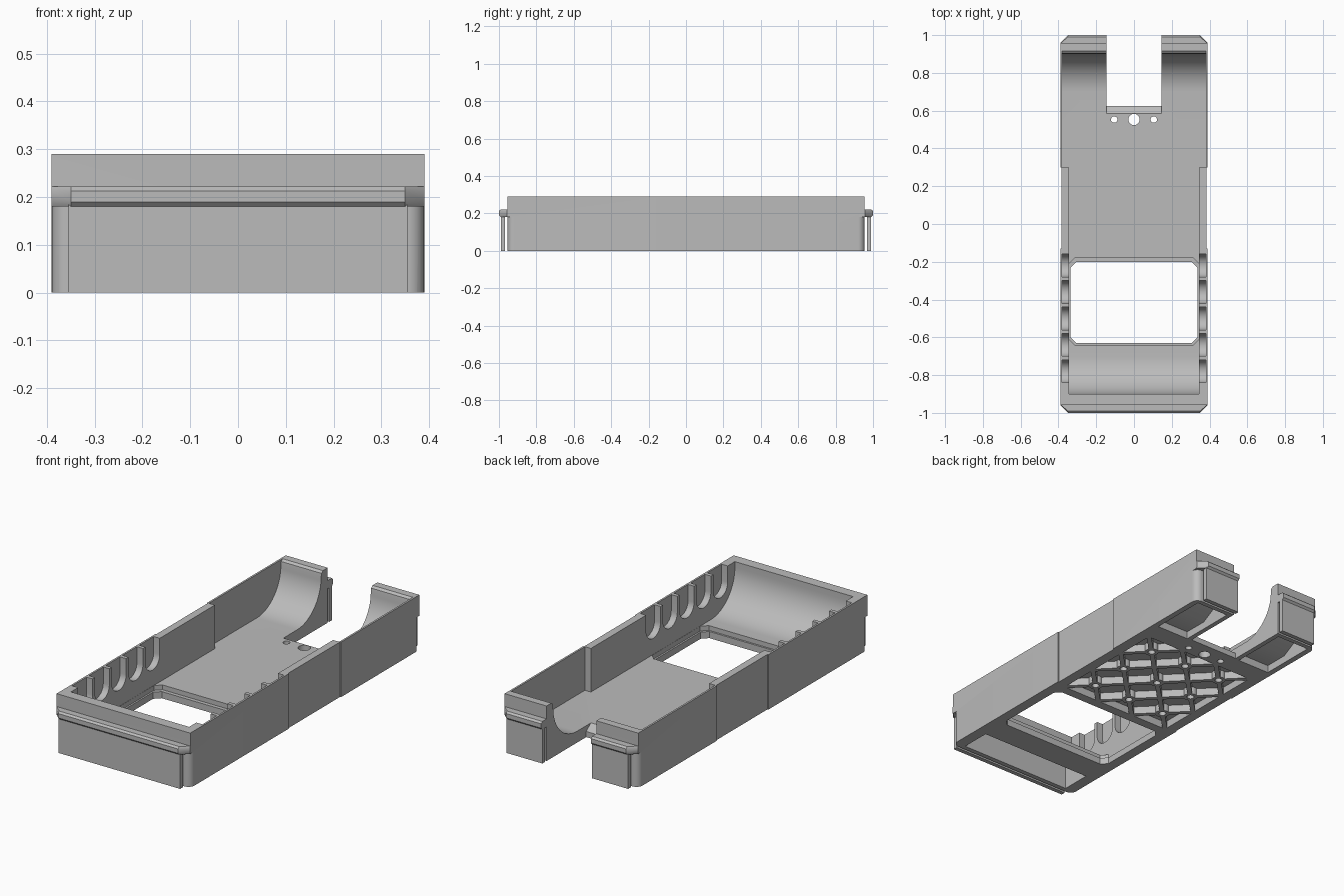
import bpy, bmesh, math
from mathutils import Vector

if "Cube" in bpy.data.objects:
    bpy.data.objects.remove(bpy.data.objects["Cube"])

grey = bpy.data.materials.new("plain grey")
grey.use_nodes = True
COLOUR = (0.5, 0.5, 0.5, 1)
grey.diffuse_color = COLOUR
grey.node_tree.nodes["Principled BSDF"].inputs["Base Color"].default_value = COLOUR


def finish(name, bm):
    bmesh.ops.recalc_face_normals(bm, faces=bm.faces)
    mesh = bpy.data.meshes.new(name)
    bm.to_mesh(mesh)
    bm.free()
    mesh.materials.append(grey)
    ob = bpy.data.objects.new(name, mesh)
    bpy.context.collection.objects.link(ob)
    return ob


def add_prism(bm, points, lo, hi, axis="z"):
    """Extrude a 2D outline along z (points are x, y) or along x (points are y, z)."""
    def place(p, t):
        return (p[0], p[1], t) if axis == "z" else (t, p[0], p[1])
    a = [bm.verts.new(place(p, lo)) for p in points]
    b = [bm.verts.new(place(p, hi)) for p in points]
    bm.faces.new(a)
    bm.faces.new(b)
    n = len(points)
    for i in range(n):
        j = (i + 1) % n
        bm.faces.new((a[i], a[j], b[j], b[i]))


def prism(name, points, lo, hi, axis="z"):
    bm = bmesh.new()
    add_prism(bm, points, lo, hi, axis)
    return finish(name, bm)


def rect(x0, x1, y0, y1):
    return [(x0, y0), (x1, y0), (x1, y1), (x0, y1)]


def arc(cx, cy, r, start, end, n=16):
    return [(cx + r * math.cos(math.radians(start + (end - start) * i / n)),
             cy + r * math.sin(math.radians(start + (end - start) * i / n)))
            for i in range(n + 1)]


def circle(cx, cy, r, n=24):
    return arc(cx, cy, r, 0, 360, n)[:-1]


def octagon(x, y0, y1, c):
    return [(-x + c, y0), (x - c, y0), (x, y0 + c), (x, y1 - c),
            (x - c, y1), (-x + c, y1), (-x, y1 - c), (-x, y0 + c)]


def carve(ob, cutters):
    for c in cutters:
        m = ob.modifiers.new("cut", "BOOLEAN")
        m.operation, m.solver, m.object = "DIFFERENCE", "EXACT", c
    bpy.context.view_layer.update()
    deps = bpy.context.evaluated_depsgraph_get()
    mesh = bpy.data.meshes.new_from_object(ob.evaluated_get(deps))
    ob.modifiers.clear()
    ob.data = mesh
    for c in cutters:
        bpy.data.objects.remove(c)


W, L, H = 0.39, 0.955, 0.29      # half width, half length, height
FLOOR, CEIL = 0.06, 0.04         # tray floor, top of the underside pockets
NOTCH = 0.145

# Tray body, carved from a block
body = prism("tray_body", rect(-W, W, -L, L), 0, H)
cuts = []

# Interior hollow with curved ends
front_hollow = [(-0.9, 0.4)] + arc(-0.7, 0.26, 0.2, 180, 270) + [(0.32, FLOOR), (0.32, 0.4)]
back_hollow = ([(0.3, 0.4), (0.3, FLOOR)] + arc(0.7, 0.26, 0.2, 270, 360)
               + [(0.903, 0.28), (0.915, H), (0.92, 0.4)])
cuts.append(prism("cut_front", front_hollow, -0.345, 0.345, "x"))
cuts.append(prism("cut_back", back_hollow, -0.38, 0.38, "x"))

# Notch with sloped inner edge
notch = [(0.585, 0.07), (0.585, FLOOR), (0.625, 0.03), (0.625, -0.1), (1.1, -0.1), (1.1, 0.5), (0.585, 0.5)]
cuts.append(prism("cut_notch", notch, -NOTCH, NOTCH, "x"))

# Window with stepped rim
cuts.append(prism("cut_window", octagon(0.335, -0.63, -0.2, 0.03), -0.1, 0.1))
cuts.append(prism("cut_window_rim", octagon(0.344, -0.64, -0.18, 0.03), 0.035, 0.1))

# Small holes beside the notch
for x, r in ((-0.105, 0.017), (0, 0.03), (0.105, 0.017)):
    cuts.append(prism("cut_hole", circle(x, 0.553, r), -0.1, 0.1))

# Underside pockets
cuts.append(prism("cut_pocket", [(-0.93, -0.1), (-0.93, 0.14), (-0.77, CEIL), (-0.77, -0.1)],
                  -0.33, 0.33, "x"))
PX, PY0, PY1 = 0.33, -0.15, 0.51
cuts.append(prism("cut_lattice", rect(-PX, PX, PY0, PY1), -0.1, CEIL))
back_pocket = [(0.93, -0.1), (0.93, 0.14), (0.75, CEIL), (0.62, CEIL), (0.62, -0.1)]

for s in (-1, 1):
    cuts.append(prism("cut_pocket", back_pocket, *sorted((s * 0.17, s * 0.36)), "x"))
    # Shallow step along the middle of each outer wall
    cuts.append(prism("cut_step", rect(*sorted((s * 0.385, s * 0.5)), -0.13, 0.3), -0.1, 0.5))
    # Round-bottomed scallops in the inner wall
    for i in range(5):
        y = -0.22 - 0.14 * i
        u = [(y - 0.06, 0.4)] + arc(y, 0.205, 0.06, 180, 360) + [(y + 0.06, 0.4)]
        cuts.append(prism("cut_scallop", u, *sorted((s * 0.335, s * 0.38)), "x"))
    # Rounded lower corners at both ends
    for t in (-1, 1):
        r = 0.035
        corner = [(s * (W + 0.02), t * (L + 0.02)), (s * (W + 0.02), t * (L - r))]
        corner += [(s * px, t * py) for px, py in arc(W - r, L - r, r, 0, 90, 8)]
        corner += [(s * (W - r), t * (L + 0.02))]
        cuts.append(prism("cut_corner", corner, -0.1, 0.18))
carve(body, cuts)


# Chamfered ledge across each end
def ledge(name, side):
    bm = bmesh.new()
    rings = []
    for z, inset in ((0.18, 0.01), (0.19, 0), (0.213, 0), (0.222, 0.01)):
        half = [(W, 0.945), (W, 0.958 - inset / 4), (0.35, 1 - inset)]
        pts = half + [(-x, y) for x, y in reversed(half)]
        rings.append([bm.verts.new((x, side * y, z)) for x, y in pts])
    for lower, upper in zip(rings, rings[1:]):
        for i in range(6):
            j = (i + 1) % 6
            bm.faces.new((lower[i], lower[j], upper[j], upper[i]))
    bm.faces.new(rings[0])
    bm.faces.new(rings[-1])
    return finish(name, bm)


front_ledge = ledge("front_ledge", -1)
back_ledge = ledge("back_ledge", 1)
carve(back_ledge, [prism("cut_ledge", rect(-NOTCH, NOTCH, 0.8, 1.1), 0, 0.5)])

# End plates hanging from the ledges
prism("front_plate", rect(-0.355, 0.355, -0.99, -0.967), 0, 0.185)
prism("back_plate_left", rect(NOTCH, 0.355, 0.967, 0.99), 0, 0.185)
prism("back_plate_right", rect(-0.355, -NOTCH, 0.967, 0.99), 0, 0.185)

# Diamond lattice and ring bosses under the floor
N = 6
ribs, bosses = bmesh.new(), bmesh.new()


def node(i, j):
    return Vector((-PX + 2 * PX * i / N, PY0 + (PY1 - PY0) * j / N))


for i in range(N):
    for j in range(N):
        ends = [(i, j), (i + 1, j + 1)] if (i + j) % 2 == 0 else [(i + 1, j), (i, j + 1)]
        a, b = node(*ends[0]), node(*ends[1])
        d = (b - a).normalized()
        side = Vector((-d.y, d.x)) * 0.012
        a += d * (0.03 if ends[0][0] % 2 else -0.01)
        b -= d * (0.03 if ends[1][0] % 2 else -0.01)
        add_prism(ribs, [a + side, a - side, b - side, b + side], 0, CEIL + 0.005)
        if i % 2 and j % 2:
            c = node(i, j)
            loops = [[bosses.verts.new((x, y, z)) for x, y in circle(c.x, c.y, r, 20)]
                     for r, z in ((0.035, CEIL), (0.035, 0), (0.018, 0), (0.018, CEIL))]
            for p, q in zip(loops, loops[1:] + loops[:1]):
                for k in range(20):
                    m = (k + 1) % 20
                    bosses.faces.new((p[k], p[m], q[m], q[k]))
finish("underside_ribs", ribs)
finish("underside_bosses", bosses)

# Smooth curves, keep edges sharp
for ob in bpy.context.collection.objects:
    if ob.type == "MESH" and grey.name in ob.data.materials:
        bpy.ops.object.select_all(action="DESELECT")
        ob.select_set(True)
        bpy.context.view_layer.objects.active = ob
        bpy.ops.object.shade_smooth_by_angle(angle=math.radians(30))
